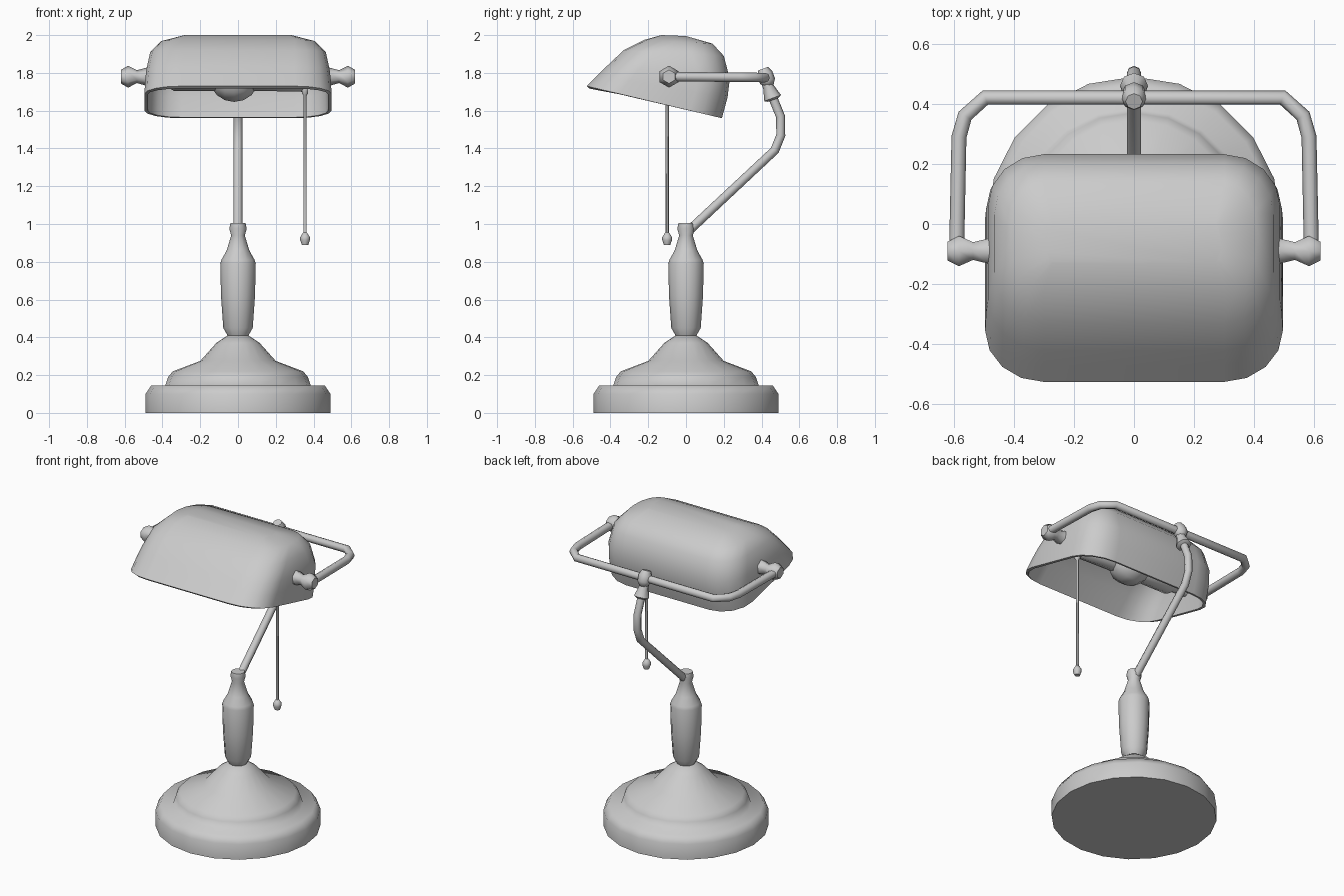
import bpy, bmesh, math
from mathutils import Vector, Matrix

if "Cube" in bpy.data.objects:
    bpy.data.objects.remove(bpy.data.objects["Cube"])

grey = bpy.data.materials.new("plain grey")
grey.use_nodes = True
grey.diffuse_color = (0.6, 0.6, 0.6, 1)
grey.node_tree.nodes["Principled BSDF"].inputs["Base Color"].default_value = (0.6, 0.6, 0.6, 1)


def loft(name, rings, cap_start=True, cap_end=True, angle=60, thickness=0):
    """Skin a list of closed rings that all have the same number of points."""
    bm = bmesh.new()
    loops = [[bm.verts.new(p) for p in ring] for ring in rings]
    n = len(loops[0])
    for a, b in zip(loops, loops[1:]):
        for i in range(n):
            j = (i + 1) % n
            bm.faces.new((a[i], a[j], b[j], b[i]))
    if cap_start:
        bm.faces.new(loops[0])
    if cap_end:
        bm.faces.new(loops[-1])
    bmesh.ops.recalc_face_normals(bm, faces=bm.faces)
    mesh = bpy.data.meshes.new(name)
    bm.to_mesh(mesh)
    bm.free()
    mesh.materials.append(grey)
    obj = bpy.data.objects.new(name, mesh)
    bpy.context.collection.objects.link(obj)
    bpy.ops.object.select_all(action='DESELECT')
    obj.select_set(True)
    bpy.context.view_layer.objects.active = obj
    if thickness:
        shell = obj.modifiers.new("shell", 'SOLIDIFY')
        shell.thickness = thickness
        shell.offset = -1
        bpy.ops.object.modifier_apply(modifier="shell")
    bpy.ops.object.shade_smooth_by_angle(angle=math.radians(angle))
    return obj


def circle(center, normal, radius, sides, side_axis):
    """Ring of points around a centre, square to the normal."""
    n = Vector(normal).normalized()
    u = Vector(side_axis)
    u = (u - n * u.dot(n)).normalized()
    v = n.cross(u)
    turns = [math.tau * i / sides for i in range(sides)]
    return [Vector(center) + radius * (math.cos(t) * u + math.sin(t) * v) for t in turns]


def lathe(name, profile, origin=(0, 0, 0), axis=(0, 0, 1), sides=12, angle=60, start=(0, 1, 0)):
    """Turn (radius, distance) pairs around an axis."""
    rings = [circle(Vector(origin) + Vector(axis) * d, axis, r, sides, start) for r, d in profile]
    return loft(name, rings, angle=angle)


def tube(name, path, radius, sides, side_axis):
    """Tube along a polyline with mitred bends."""
    pts = [Vector(p) for p in path]
    rings = []
    for i, p in enumerate(pts):
        before = (p - pts[i - 1]).normalized() if i else Vector()
        after = (pts[i + 1] - p).normalized() if i < len(pts) - 1 else Vector()
        rings.append(circle(p, before + after, radius, sides, side_axis))
    return loft(name, rings)


def shade_ring(half_width, front, back):
    """Rounded rectangle lying in the tilted plane through front and back."""
    (yf, zf), (yb, zb) = front, back
    depth = yb - yf
    rx, ry = max(half_width - 0.3, 0.02), min(0.17, depth * 0.45)
    ring = []
    corners = ((1, 1), (-1, 1), (-1, -1), (1, -1))
    for k, (sx, sy) in enumerate(corners):
        for s in range(5):
            t = math.pi / 2 * (k + s / 4)
            x = sx * (half_width - rx) + rx * math.cos(t)
            y = (yf + yb) / 2 + sy * (depth / 2 - ry) + ry * math.sin(t)
            ring.append((x, y, zf + (zb - zf) * (y - yf) / depth))
    return ring


# Round stepped foot and flared cone
lathe("base", [(0.49, 0), (0.49, 0.1), (0.46, 0.145), (0.385, 0.145), (0.37, 0.19),
               (0.345, 0.22), (0.2, 0.275), (0.115, 0.37), (0.055, 0.41)], sides=20, angle=85)

# Turned pillar
lathe("pillar", [(0.05, 0.4), (0.078, 0.45), (0.09, 0.62), (0.094, 0.79), (0.088, 0.81),
                 (0.06, 0.86), (0.036, 0.94), (0.046, 0.975), (0.04, 1.005)])

# Bent stem rising behind the pillar, with its collar and joint
tube("stem", [(0, 0.01, 0.96), (0, 0.47, 1.39), (0, 0.502, 1.47), (0, 0.5, 1.57),
              (0, 0.455, 1.68), (0, 0.43, 1.77)], 0.024, 8, (1, 0, 0))
lean = Vector((0, 0.35, -0.94))
lathe("stem_collar", [(0.028, 0), (0.03, 0.05), (0.047, 0.11), (0.03, 0.12)],
      (0, 0.42, 1.77), lean, 8)
lathe("rail_joint", [(0.022, -0.05), (0.042, -0.02), (0.042, 0.02), (0.028, 0.05)],
      (0, 0.425, 1.775), -lean, 8)

# U-shaped rail that carries the shade
arm = [(0.59, -0.09, 1.78), (0.582, 0.29, 1.777), (0.562, 0.36, 1.776), (0.495, 0.42, 1.775)]
mirrored = [(-x, y, z) for x, y, z in reversed(arm)]
tube("rail", arm + mirrored, 0.025, 8, (0, 0, 1))

# Knobs pinning the shade to the rail
for side, label in ((1, "left"), (-1, "right")):
    lathe(label + "_knob", [(0.05, 0.46), (0.048, 0.485), (0.034, 0.535), (0.058, 0.582),
                            (0.036, 0.62)], (0, -0.09, 1.78), (side, 0, 0), 6, start=(0, 0, 1))

# Hollow shade, from the rim to the flat crown
loft("shade", [shade_ring(*level) for level in (
    (0.495, (-0.525, 1.73), (0.19, 1.56)),
    (0.492, (-0.47, 1.785), (0.22, 1.67)),
    (0.485, (-0.42, 1.835), (0.232, 1.77)),
    (0.465, (-0.33, 1.92), (0.2, 1.89)),
    (0.41, (-0.22, 1.975), (0.14, 1.955)),
    (0.29, (-0.13, 2.0), (0.0, 1.995)))],
    cap_start=False, thickness=0.018)

# Bulb and its socket under the shade
socket = [(0.03, -0.47), (0.03, -0.38), (0.055, -0.34), (0.055, -0.1), (0.055, 0.1),
          (0.06, 0.34), (0.03, 0.38), (0.03, 0.47)]
lathe("socket", socket, (0, -0.09, 1.76), (1, 0, 0), 8)
bulb = [(0.13 * math.sin(math.pi * k / 8), -0.13 * math.cos(math.pi * k / 8)) for k in range(1, 8)]
lathe("bulb", bulb, (-0.02, -0.06, 1.77), (1, 0, 0), 10)

# Pull cord with its bead
lathe("pull_cord", [(0.018, 1.72), (0.018, 1.69), (0.009, 1.68), (0.009, 0.94)],
      (0.355, -0.1, 0), sides=6)
lathe("cord_bead", [(0.01, 0.955), (0.026, 0.93), (0.026, 0.915), (0.017, 0.89)],
      (0.355, -0.1, 0), sides=8)
